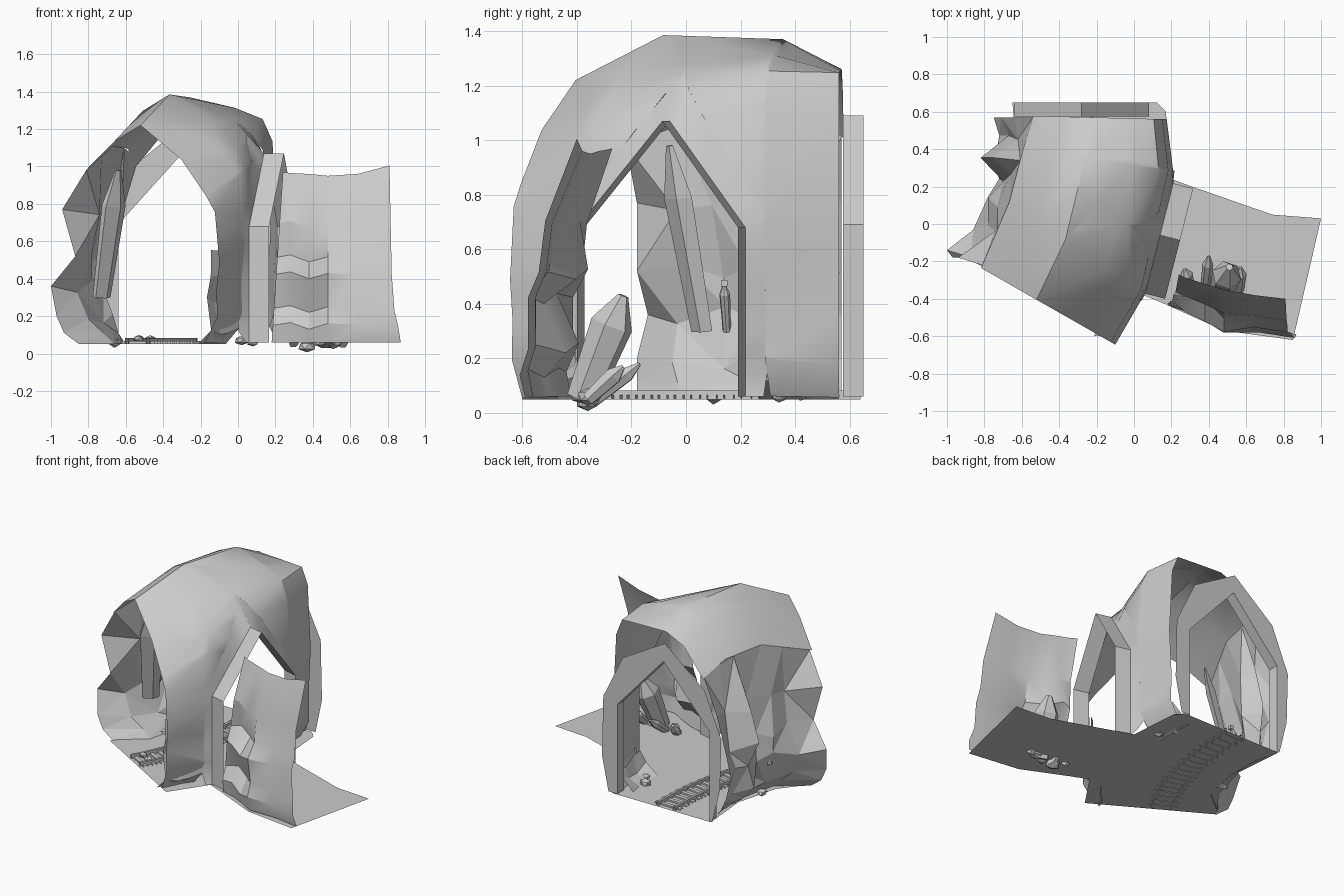
import bpy, bmesh, math, random
from mathutils import Vector as V
from mathutils.bvhtree import BVHTree

if "Cube" in bpy.data.objects:
    bpy.data.objects.remove(bpy.data.objects["Cube"])
random.seed(4)


def obj(name, bm, smooth=None):
    bmesh.ops.recalc_face_normals(bm, faces=bm.faces[:])
    me = bpy.data.meshes.new(name)
    bm.to_mesh(me)
    bm.free()
    o = bpy.data.objects.new(name, me)
    bpy.context.collection.objects.link(o)
    if smooth:
        bpy.context.view_layer.objects.active = o
        o.select_set(True)
        bpy.ops.object.shade_smooth_by_angle(angle=math.radians(smooth))
        o.select_set(False)
    return o


def loft(rows, bm=None):
    """Skin a list of equal-length point rows."""
    bm = bm or bmesh.new()
    vs = [[bm.verts.new(p) for p in r] for r in rows]
    for a, b in zip(vs, vs[1:]):
        for i in range(len(a) - 1):
            bm.faces.new((a[i], a[i + 1], b[i + 1], b[i]))
    return bm


def dense(pts, n=8):
    """Subdivide every segment of a polyline."""
    return [a.lerp(b, i / n) for a, b in zip(pts, pts[1:]) for i in range(n)] + [pts[-1]]


# Vault: stations (left xy, right xy, height, squareness), front to back
stations = [((-.88, -.20), (-.10, -.645), 1.22, 0), ((-.73, .16), (.06, -.37), 1.385, .35),
            ((-.66, .42), (.21, .28), 1.37, .75), ((-.60, .58), (.175, .56), 1.26, 1)]
# t across, z fraction for a pointed and a square section
profile = [(.08, .80, .80), (.28, .93, .95), (.46, 1, 1), (.74, .85, .995), (.91, .69, .99),
           (.97, .62, .90), (1.0, .40, .55), (.98, .28, .3), (.985, .16, .14), (.90, .045, .045)]
vrows = []
for L, R, h, q in stations:
    L, R = V((*L, 0)), V((*R, 0))
    vrows.append([L.lerp(R, t) + V((0, 0, h * (a + (b - a) * q))) for t, a, b in profile])
vault = loft(vrows)
bmesh.ops.triangulate(vault, faces=vault.faces[:])
tree = BVHTree.FromBMesh(vault)

# Side doorway, in a local frame: U along the wall, N outward
P, U = V((.05, -.37, 0)), V((.15, .59, 0))
N = V((U.y, -U.x, 0)).normalized()


def door(shape, off):
    return [P + U * u + N * off + V((0, 0, z)) for u, z in shape]


pent = [(0, .06), (0, .68), (.53, 1.07), (1, .68), (1, .06)]
wide = [(-.07, .06), (-.07, .73), (.55, 1.24), (1.11, .74), (1.11, .06)]
# cut the doorway out of the vault with four planes
ring = door(wide, 0)
mid = P + U * .5 + V((0, 0, .5))
planes = []
for a, b in zip(ring, ring[1:]):
    n = N.cross(b - a).normalized()
    planes.append((a, n if (mid - a).dot(n) < 0 else -n))
for a, n in planes:
    faces = [f for f in vault.faces if f.calc_center_median().x > -.25]
    geo = set(faces) | {e for f in faces for e in f.edges} | {v for f in faces for v in f.verts}
    bmesh.ops.bisect_plane(vault, geom=list(geo), plane_co=a, plane_no=n)
hole = [f for f in vault.faces if f.calc_center_median().x > -.25
        and all((f.calc_center_median() - a).dot(n) < 1e-4 for a, n in planes)]
bmesh.ops.delete(vault, geom=hole, context='FACES')
obj("tunnel_vault", vault, 40)

# flared reveal reaching from the vault surface to the door frame
flare = []
for p in dense(ring):
    hit = tree.ray_cast(p + N * .6, -N, 1.0)[0]
    flare.append(hit if hit else p)
obj("side_door_flare", loft([flare, dense(door(pent, .01))]), 30)
obj("side_door_frame", loft([door(pent, .01), door(pent, .12)]))

# Back doorway: jamb and flat face plate with a rounded outer edge
inner = [(-.64, .06), (-.64, .38), (-.64, .69), (-.46, .89), (-.28, 1.09),
         (-.1, .89), (.08, .69), (.08, .38), (.08, .06)]
outer = [(-.66, .06), (-.72, .3), (-.73, .66), (-.60, .97), (-.29, 1.22),
         (.04, 1.03), (.19, .72), (.20, .3), (.15, .06)]
obj("back_door_frame", loft([[(x, y, z) for x, z in s] for s, y in
                             ((inner, .575), (inner, .65), (outer, .65))]))


# Rocky left wall: hangs from the roof edge, x per column front to back
def roof_edge(y):
    e = [r[0] for r in vrows]
    for a, b in zip(e, e[1:]):
        if y <= b.y or b is e[-1]:
            return a.lerp(b, (y - a.y) / (b.y - a.y))


ys = (-.22, -.03, .12, .24, .34, .45, .57)
wall = {.77: (-.94, -.74, -.73, -.66, -.76, -.62, -.64),
        .52: (-.87, -.78, -.78, -.70, -.82, -.67, -.71),
        .36: (-1.0, -.86, -.78, -.72, -.74, -.72, -.75),
        .20: (-.97, -.80, -.72, -.67, -.76, -.68, -.71),
        .11: (-.93, -.72, -.67, -.64, -.68, -.64, -.67),
        .05: (-.85, -.66, -.62, -.60, -.60, -.60, -.62)}
rows = [[roof_edge(y) for y in ys]]
for k, (z, xs) in enumerate(wall.items()):
    row = []
    for i, (x, y) in enumerate(zip(xs, ys)):
        inside = 0 < i < 6 and k < 4
        row.append(V((x, y + (.08 if i == 0 and k == 2 else .04 if i == 0 else 0) + inside * random.uniform(-.03, .03),
                      z + inside * random.uniform(-.04, .04))))
    rows.append(row)
left = loft(rows)
bmesh.ops.triangulate(left, faces=left.faces[:])
obj("left_rock_wall", left)


# Tapered prism for crystals and the torch handle
def shard(bm, base, tip, r, sides=6, flat=1.0, tipk=.72):
    base, tip = V(base), V(tip)
    q = (tip - base).to_track_quat('Z', 'Y')
    ln = (tip - base).length
    rings = [[base + q @ V((r * k * math.cos(2 * math.pi * i / sides),
                            r * k * flat * math.sin(2 * math.pi * i / sides), h * ln))
              for i in range(sides)] for h, k in ((0, .75), (tipk, 1), (1, .25))]
    vs = [[bm.verts.new(p) for p in g] for g in rings]
    for a, b in zip(vs, vs[1:]):
        for i in range(sides):
            j = (i + 1) % sides
            bm.faces.new((a[i], a[j], b[j], b[i]))
    bm.faces.new(vs[0])
    bm.faces.new(vs[-1])


# Leaning slab on the inside of the left wall
bm = bmesh.new()
shard(bm, (-.73, .06, .30), (-.64, -.06, .98), .08, 5, .4)
obj("left_wall_slab", bm)

bm = bmesh.new()
shard(bm, (.46, -.38, .05), (.51, -.23, .43), .08)
shard(bm, (.38, -.34, .04), (.40, -.17, .18), .03)
shard(bm, (.30, -.34, .05), (.27, -.24, .15), .035)
shard(bm, (.56, -.36, .05), (.57, -.23, .17), .035)
obj("crystals", bm)

bm = bmesh.new()
shard(bm, (-.76, .15, .30), (-.69, .14, .47), .02, 8, 1, .8)
bmesh.ops.create_cube(bm, size=.025)
bmesh.ops.translate(bm, verts=bm.verts[-8:], vec=(-.685, .14, .475))
obj("wall_torch", bm)

# Side passage front wall, leaning inward to the top
xs = (.18, .28, .38, .48, .64, .83)
y0 = (-.43, -.46, -.51, -.57, -.57, -.60)
y1 = (-.27, -.29, -.32, -.35, -.38, -.40)
tops = (.97, .965, .96, .95, .96, 1.005)
rows = []
for f, k, dx in ((0, .05, .04), (.1, -.05, .03), (.2, .1, .01), (.4, .1, 0), (.5, .3, 0), (.7, .42, 0), (1, 1, 0)):
    row = []
    for i in range(6):
        dent = .05 if f in (.5, .2) and i in (1, 2) else (-.03 if f == .4 and i in (1, 2, 3) else 0)
        row.append((xs[i] + dx * (i > 3) + (.06 * f if i == 0 else 0) - (.02 * f if i == 5 else 0),
                    y0[i] + (y1[i] - y0[i]) * k + dent,
                    .06 + (tops[i] - .06) * f + (.02 * math.sin(i * 2.3) if 0 < f < 1 else 0)))
    rows.append(row)
obj("passage_wall", loft(rows), 30)

# Floor of tunnel and side passage
bm = bmesh.new()
main = [(-.86, -.20), (-.48, -.42), (-.12, -.63), (.05, -.38), (.2, .24), (.17, .60), (.12, .65),
        (-.65, .65), (-.62, .3), (-.70, 0)]
side = [(.05, -.38), (.17, -.43), (.48, -.57), (.85, -.62), (1, .03), (.74, .05), (.31, .2), (.2, .24)]
for poly in (main, side):
    bm.faces.new([bm.verts.new((x, y, .055)) for x, y in poly])
obj("floor", bm)


# Rails and sleepers along a gentle bend
def track(t):
    p = [V(c) for c in ((-.54, -.375, 0), (-.37, -.08, 0), (-.29, .22, 0), (-.29, .64, 0))]
    s = 1 - t
    pos = p[0] * s**3 + p[1] * 3 * s * s * t + p[2] * 3 * s * t * t + p[3] * t**3
    d = ((p[1] - p[0]) * s * s + (p[2] - p[1]) * 2 * s * t + (p[3] - p[2]) * t * t).normalized()
    return pos, d, V((d.y, -d.x, 0))


bm = bmesh.new()
for off in (-.065, .065):
    rows = []
    for i in range(13):
        c, d, n = track(i / 12)
        rows.append([c + n * (off + a) + V((0, 0, z)) for a, z in
                     ((-.008, .05), (-.008, .082), (.008, .082), (.008, .05), (-.008, .05))])
    loft(rows, bm)
obj("rails", bm)

bm = bmesh.new()
for i in range(17):
    c, d, n = track((i + .5) / 17)
    rows = [[c + n * a * .1 + d * b + V((0, 0, z)) for b, z in
             ((-.014, .052), (-.014, .066), (.014, .066), (.014, .052), (-.014, .052))] for a in (-1, 1)]
    loft(rows, bm)
obj("sleepers", bm)

# Loose stones
bm = bmesh.new()
for x, y, z, r in ((.37, -.36, .04, .04), (.44, -.38, .06, .035), (.51, -.36, .06, .04), (-.53, -.30, .08, .025),
                   (-.47, -.33, .075, .025), (.02, .42, .07, .03), (.08, .34, .06, .025), (-.66, .1, .06, .03)):
    for v in bmesh.ops.create_icosphere(bm, subdivisions=1, radius=1)['verts']:
        k = random.uniform(.8, 1.1)
        v.co = V((x + v.co.x * r * 1.3 * k, y + v.co.y * r * 1.2 * k, max(0, z + v.co.z * r * .9 * k)))
obj("loose_stones", bm)

# Rocky foot of the right wall on both sides of the doorway: (inset, height) rows
front = ((-.10, .05), (-.03, .12), (-.04, .3), (-.01, .42), (-.02, .56))
back = ((-.14, .05), (-.05, .11), (-.005, .18))
for name, a, b, prof in (("front_right_rocks", (-.12, -.6), (.03, -.40), front),
                         ("back_right_rocks", (.18, .27), (.16, .56), back)):
    obj(name, loft([[(a[0] + (b[0] - a[0]) * i / 3 + off + random.uniform(-.02, .01),
                      a[1] + (b[1] - a[1]) * i / 3, z + (random.uniform(-.03, .03) if z > .1 else 0))
                     for i in range(4)] for off, z in prof]))
